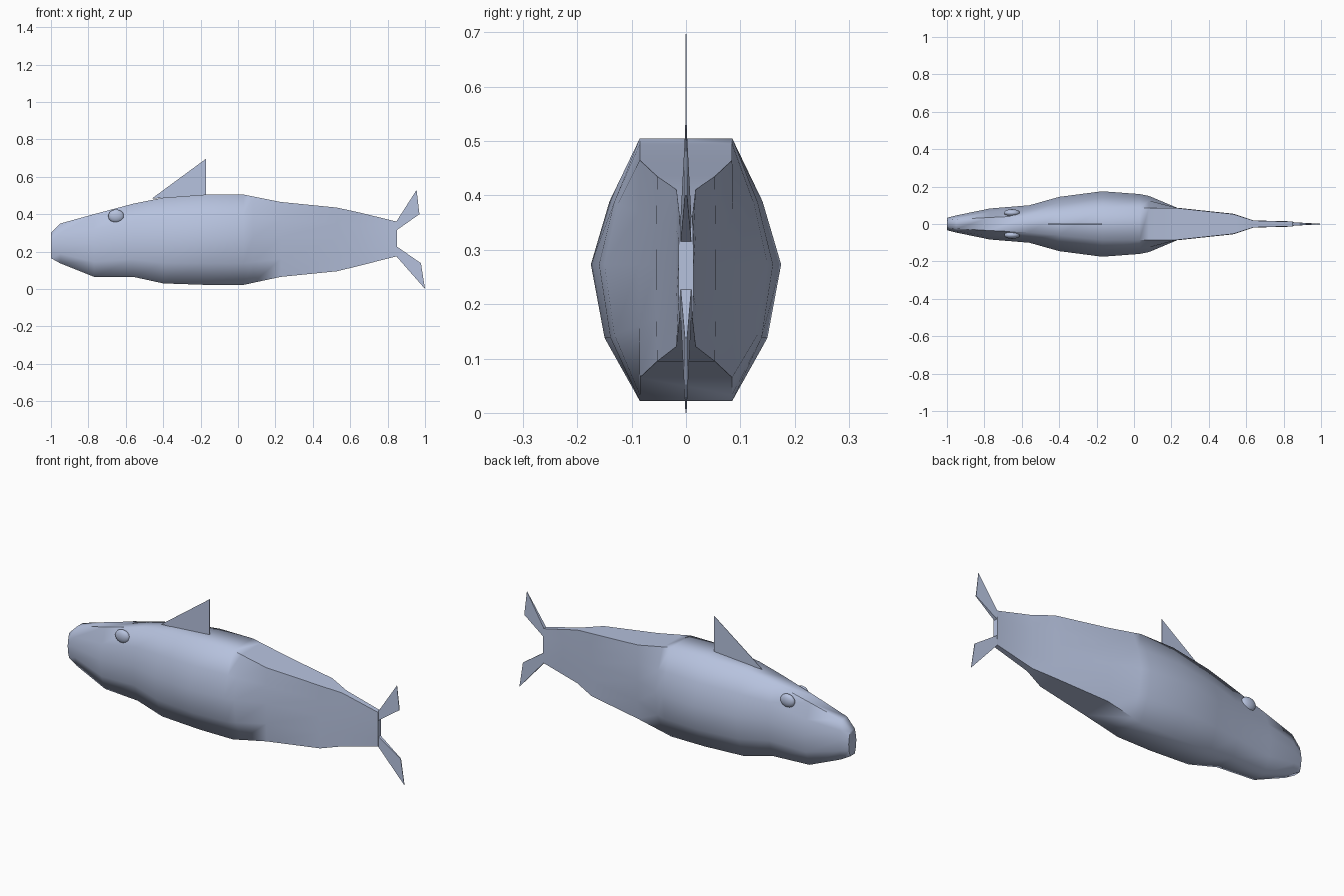
import bpy, bmesh, math

if "Cube" in bpy.data.objects:
    bpy.data.objects.remove(bpy.data.objects["Cube"])

skin = bpy.data.materials.new("pale blue grey")
skin.diffuse_color = (0.47, 0.54, 0.73, 1)
skin.use_nodes = True
skin.node_tree.nodes["Principled BSDF"].inputs["Base Color"].default_value = skin.diffuse_color


def finish(name, bm, smooth_angle=None):
    bmesh.ops.recalc_face_normals(bm, faces=bm.faces)
    me = bpy.data.meshes.new(name)
    bm.to_mesh(me)
    bm.free()
    ob = bpy.data.objects.new(name, me)
    bpy.context.collection.objects.link(ob)
    me.materials.append(skin)
    if smooth_angle:
        bpy.ops.object.select_all(action='DESELECT')
        ob.select_set(True)
        bpy.context.view_layer.objects.active = ob
        bpy.ops.object.shade_smooth_by_angle(angle=math.radians(smooth_angle))
    return ob


def plate(name, pts):
    """Thin tapering fin from (x, z, half thickness) outline points."""
    bm = bmesh.new()
    a = [bm.verts.new((x, -t, z)) for x, z, t in pts]
    b = [bm.verts.new((x, t, z)) for x, z, t in pts]
    bm.faces.new(a)
    bm.faces.new(b[::-1])
    for i in range(len(pts)):
        j = (i + 1) % len(pts)
        bm.faces.new((a[i], b[i], b[j], a[j]))
    return finish(name, bm)


# Body: lofted ten-sided sections
# x, bottom z, top z, top half width, middle half width, bottom half width
stations = [
    (-1.00, .165, .300, .020, .033, .020),
    (-0.95, .137, .350, .025, .046, .026),
    (-0.77, .065, .400, .035, .083, .040),
    (-0.56, .065, .456, .045, .100, .060),
    (-0.40, .030, .488, .060, .145, .080),
    (-0.17, .022, .505, .085, .175, .085),
    (0.03, .022, .505, .085, .160, .085),
    (0.08, .033, .495, .085, .150, .085),
    (0.23, .065, .465, .085, .087, .085),
    (0.53, .095, .435, .053, .055, .053),
    (0.64, .122, .411, .018, .019, .018),
    (0.85, .175, .360, .012, .014, .012),
]
bm = bmesh.new()
rings = []
for x, zb, zt, wt, wm, wb in stations:
    h = zt - zb
    half = [(wt, zt), (wt + .62 * (wm - wt), zb + .76 * h), (wm, zb + .52 * h),
            (wb + .72 * (wm - wb), zb + .24 * h), (wb, zb)]
    ring = half + [(-y, z) for y, z in reversed(half)]
    rings.append([bm.verts.new((x, y, z)) for y, z in ring])
for r, s in zip(rings, rings[1:]):
    for i in range(10):
        j = (i + 1) % 10
        bm.faces.new((r[i], r[j], s[j], s[i]))
bm.faces.new(rings[0])
bm.faces.new(rings[-1][::-1])
finish("body", bm, 68)

# Fins
plate("dorsal_fin", [(-.46, .484, .0015), (-.17, .697, .0008), (-.17, .495, .0015)])
plate("upper_tail_fin", [(.845, .358, .010), (.955, .53, .001), (.97, .40, .002), (.845, .312, .010)])
plate("lower_tail_fin", [(.845, .230, .010), (.978, .138, .002), (1.0, 0, .001), (.845, .177, .010)])

# Eyes
for side, s in (("left", 1), ("right", -1)):
    bm = bmesh.new()
    bmesh.ops.create_uvsphere(bm, u_segments=20, v_segments=12, radius=1)
    ob = finish(side + "_eye", bm, 60)
    ob.scale = (.042, .02, .035)
    ob.location = (-.652, s * .059, .39)
